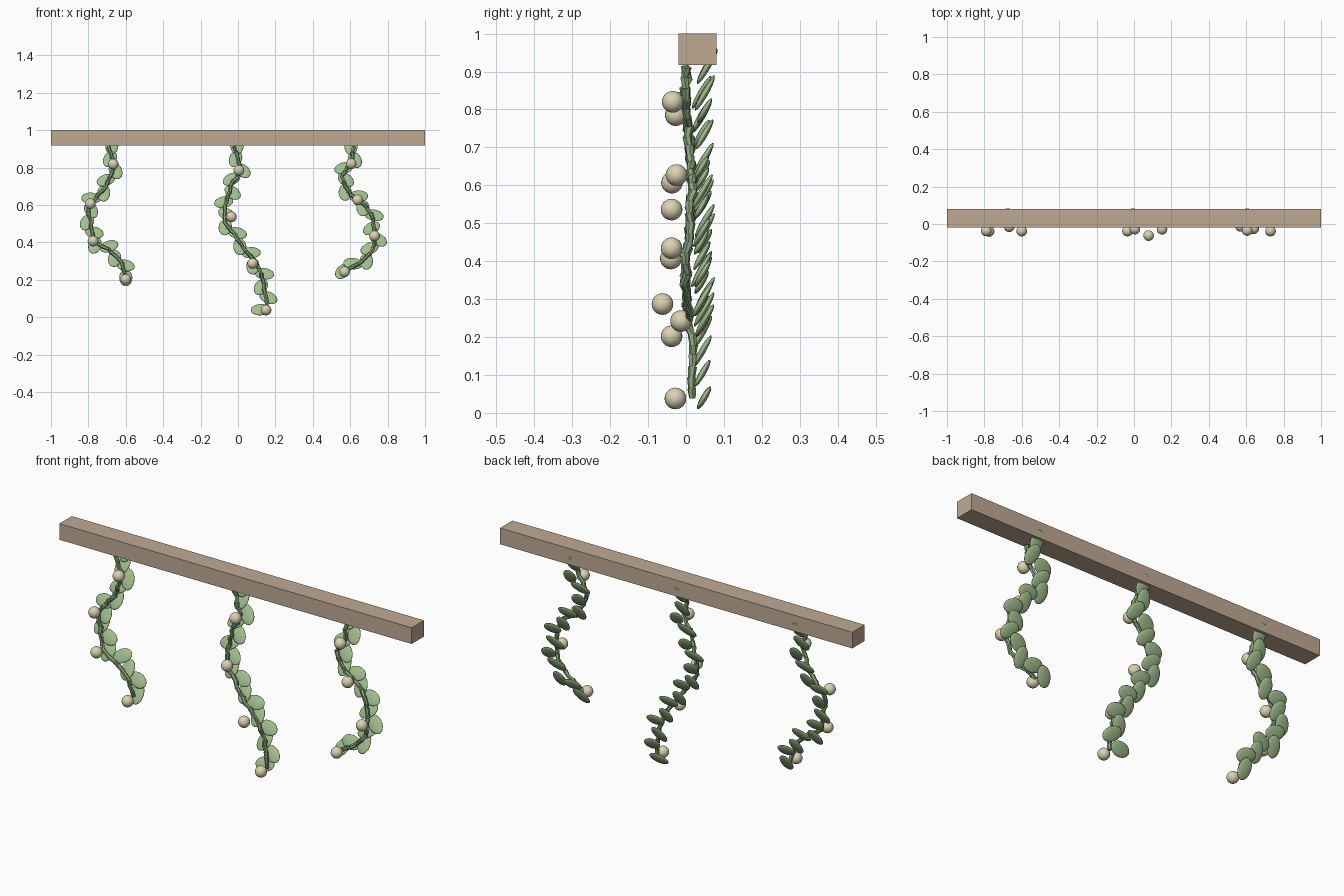
import bpy, bmesh, math, random
from mathutils import Vector, Matrix

random.seed(4)
if "Cube" in bpy.data.objects:
    bpy.data.objects.remove(bpy.data.objects["Cube"], do_unlink=True)


def material(name, rgb):
    mat = bpy.data.materials.new(name)
    mat.use_nodes = True
    mat.diffuse_color = (*rgb, 1)
    mat.node_tree.nodes["Principled BSDF"].inputs["Base Color"].default_value = (*rgb, 1)
    return mat


WOOD = material("pale wood", (0.53, 0.40, 0.295))
LEAF = material("leaf green", (0.36, 0.51, 0.275))
STEM = material("stem green", (0.26, 0.38, 0.20))
BERRY = material("cream berry", (0.71, 0.64, 0.45))


def finish(bm, name, mat, smooth=False):
    mesh = bpy.data.meshes.new(name)
    bm.to_mesh(mesh)
    bm.free()
    mesh.materials.append(mat)
    for p in mesh.polygons:
        p.use_smooth = smooth
    obj = bpy.data.objects.new(name, mesh)
    bpy.context.collection.objects.link(obj)


def resample(points, step):
    """Smooth the control points, then space samples evenly along them."""
    ext = [points[0] * 2 - points[1], *points, points[-1] * 2 - points[-2]]
    fine = []
    for a, b, c, d in zip(ext, ext[1:], ext[2:], ext[3:]):
        for i in range(20):
            t = i / 20
            fine.append(b + ((c - a) * t + (2 * a - 5 * b + 4 * c - d) * t * t
                             + (3 * b - a - 3 * c + d) * t ** 3) / 2)
    fine.append(points[-1])
    length = sum((q - p).length for p, q in zip(fine, fine[1:]))
    count = round(length / step)
    out, run, k = [fine[0]], 0, 1
    for p, q in zip(fine, fine[1:]):
        run += (q - p).length
        if run >= k * length / count - 1e-6:
            out.append(q)
            k += 1
    return out


def stem(name, path):
    # short, crooked, jointed segments
    bm = bmesh.new()
    path = [p + Vector((random.uniform(-1, 1), random.uniform(-1, 1), 0)) * 0.006
            for p in path]
    for p, q in zip(path, path[1:]):
        d = q - p
        rot = d.to_track_quat('Z', 'Y').to_matrix().to_4x4()
        bmesh.ops.create_cone(bm, cap_ends=True, segments=6, radius1=0.012,
                              radius2=0.009, depth=d.length * 1.15,
                              matrix=Matrix.Translation((p + q) / 2) @ rot)
    finish(bm, name, STEM)


def leaves(name, path, side, tip_shift, tip_angle):
    # flat oval leaves, alternating sides and leaning back at the top
    bm = bmesh.new()
    u, v = Vector((1, 0, 0)), Vector((0, 0.5, 0.866))
    basis = Matrix((u, v, u.cross(v))).transposed().to_4x4()
    last = len(path) - 1
    for i, p in enumerate(path):
        d = (path[min(i + 1, last)] - path[max(i - 1, 0)]).normalized()
        out = Vector((-d.z, 0, d.x)) * side
        grow = out + d
        angle = math.atan2(grow.z, grow.x) + random.uniform(-0.3, 0.3)
        shift = out * 0.016
        if i == last:
            angle, shift = tip_angle, Vector((tip_shift, 0, 0))
        centre = Vector((p.x, 0.044 + random.uniform(-0.004, 0.006), p.z)) + shift
        if i == 0:
            # the top leaf stands upright just behind the beam's underside
            angle, centre.y = math.pi / 2, 0.056
        bmesh.ops.create_uvsphere(
            bm, u_segments=20, v_segments=12, radius=1,
            matrix=Matrix.Translation(centre) @ basis @ Matrix.Rotation(angle, 4, 'Z')
            @ Matrix.Diagonal((0.052, 0.035, 0.0085, 1)))
        side = -side
    finish(bm, name, LEAF, True)


def berries(name, spots):
    bm = bmesh.new()
    for spot in spots:
        bmesh.ops.create_uvsphere(bm, u_segments=20, v_segments=14, radius=0.0285,
                                  matrix=Matrix.Translation(spot))
    finish(bm, name, BERRY, True)


# Beam
bm = bmesh.new()
bmesh.ops.create_cube(bm, size=1, matrix=Matrix.Translation((0, 0.03, 0.9585))
                      @ Matrix.Diagonal((2, 0.1, 0.083, 1)))
finish(bm, "beam", WOOD)

# Hanging vines: path (x, z), berries (x, y, z), first leaf side, tip leaf shift and angle
VINES = {
    "right": (
        [(-.69, .91), (-.665, .82), (-.695, .72), (-.76, .64), (-.8, .59),
         (-.79, .5), (-.77, .41), (-.69, .36), (-.63, .3), (-.6, .21)],
        [(-.667, -.015, .818), (-.79, -.037, .607), (-.775, -.04, .407), (-.6, -.038, .202)],
        1, 0, 1.6),
    "middle": (
        [(-.02, .91), (.005, .84), (.01, .79), (-.03, .71), (-.055, .63), (-.075, .53),
         (-.03, .46), (.02, .39), (.08, .3), (.125, .23), (.14, .15), (.155, .04)],
        [(.005, -.027, .785), (-.035, -.038, .536), (.078, -.062, .287), (.15, -.028, .038)],
        1, -.035, .1),
    "left": (
        [(.62, .91), (.605, .83), (.56, .75), (.59, .67), (.645, .625),
         (.705, .56), (.735, .435), (.715, .355), (.65, .29), (.57, .245)],
        [(.605, -.035, .82), (.64, -.025, .627), (.73, -.038, .434), (.57, -.013, .242)],
        -1, -.01, 1),
}
for label, (points, spots, side, shift, angle) in VINES.items():
    path = [Vector((x, 0.008 + 0.008 * math.sin(z * 13), z)) for x, z in points]
    stem(label + "_vine_stem", resample(path, 0.028))
    leaves(label + "_vine_leaves", resample(path, 0.062), side, shift, angle)
    berries(label + "_vine_berries", [Vector(s) for s in spots])
